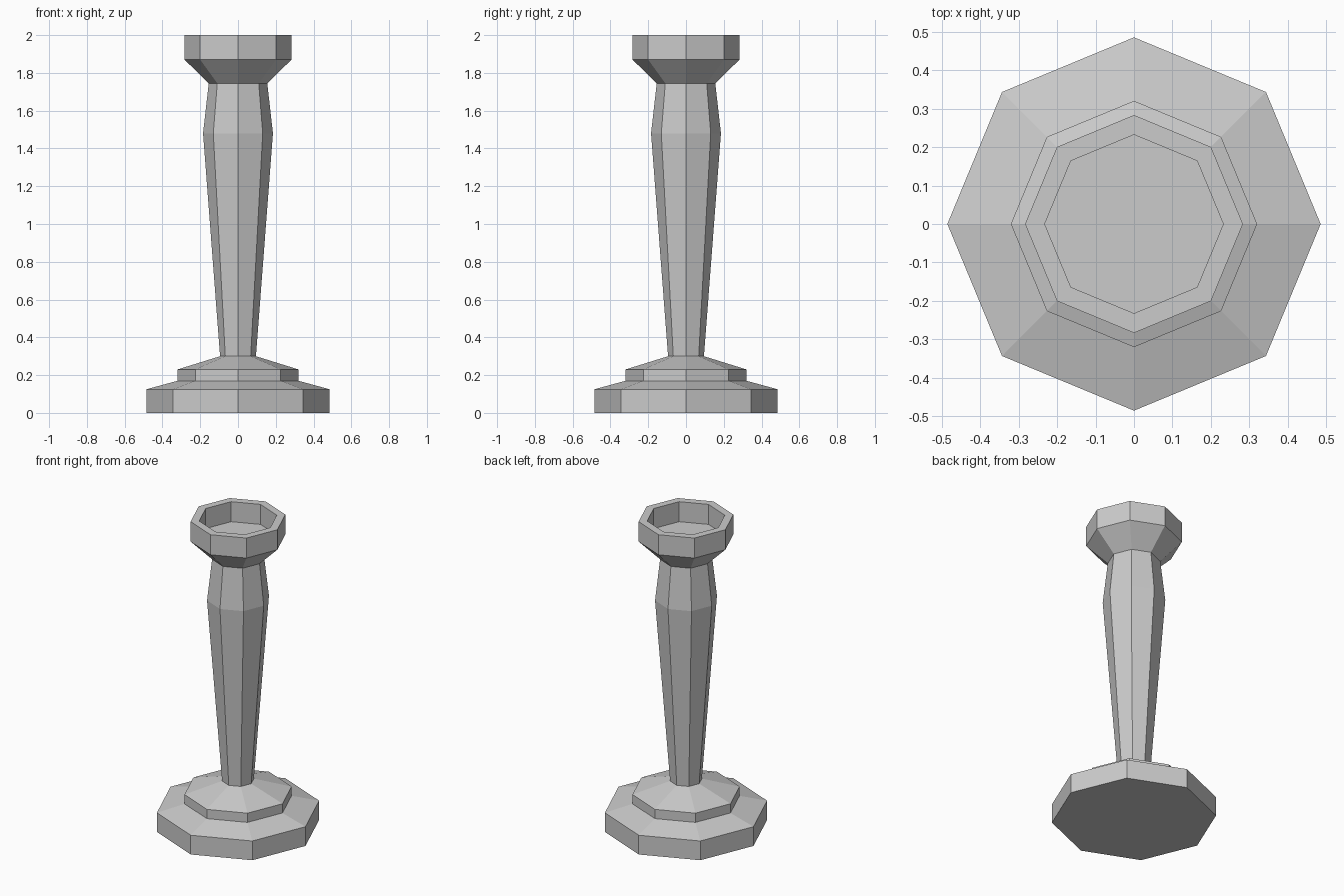
import bpy, bmesh, math

if "Cube" in bpy.data.objects:
    bpy.data.objects.remove(bpy.data.objects["Cube"])

SIDES = 8


def lathe(name, profile, cap_start=False, cap_end=False):
    """Revolve (radius, z) points into a flat-shaded octagonal part."""
    bm = bmesh.new()
    rings = []
    for r, z in profile:
        rings.append([bm.verts.new((r * math.cos(math.tau * i / SIDES),
                                    r * math.sin(math.tau * i / SIDES), z))
                      for i in range(SIDES)])
    for a, b in zip(rings, rings[1:]):
        for i in range(SIDES):
            j = (i + 1) % SIDES
            bm.faces.new((a[i], a[j], b[j], b[i]))
    if cap_start:
        bm.faces.new(rings[0][::-1])
    if cap_end:
        bm.faces.new(rings[-1])
    mesh = bpy.data.meshes.new(name)
    bm.to_mesh(mesh)
    bm.free()
    obj = bpy.data.objects.new(name, mesh)
    bpy.context.collection.objects.link(obj)
    return obj


# Stepped foot with sloping tops
lathe("base", [(0.485, 0), (0.485, 0.125), (0.32, 0.17),
               (0.32, 0.23), (0.095, 0.30)], cap_start=True)

# Tapered stem, widest near the top
lathe("stem", [(0.095, 0.30), (0.185, 1.48), (0.155, 1.745)])

# Flared cup with a recessed floor
lathe("candle_cup", [(0.155, 1.745), (0.283, 1.87), (0.283, 2.0),
                     (0.232, 2.0), (0.232, 1.87)], cap_end=True)
